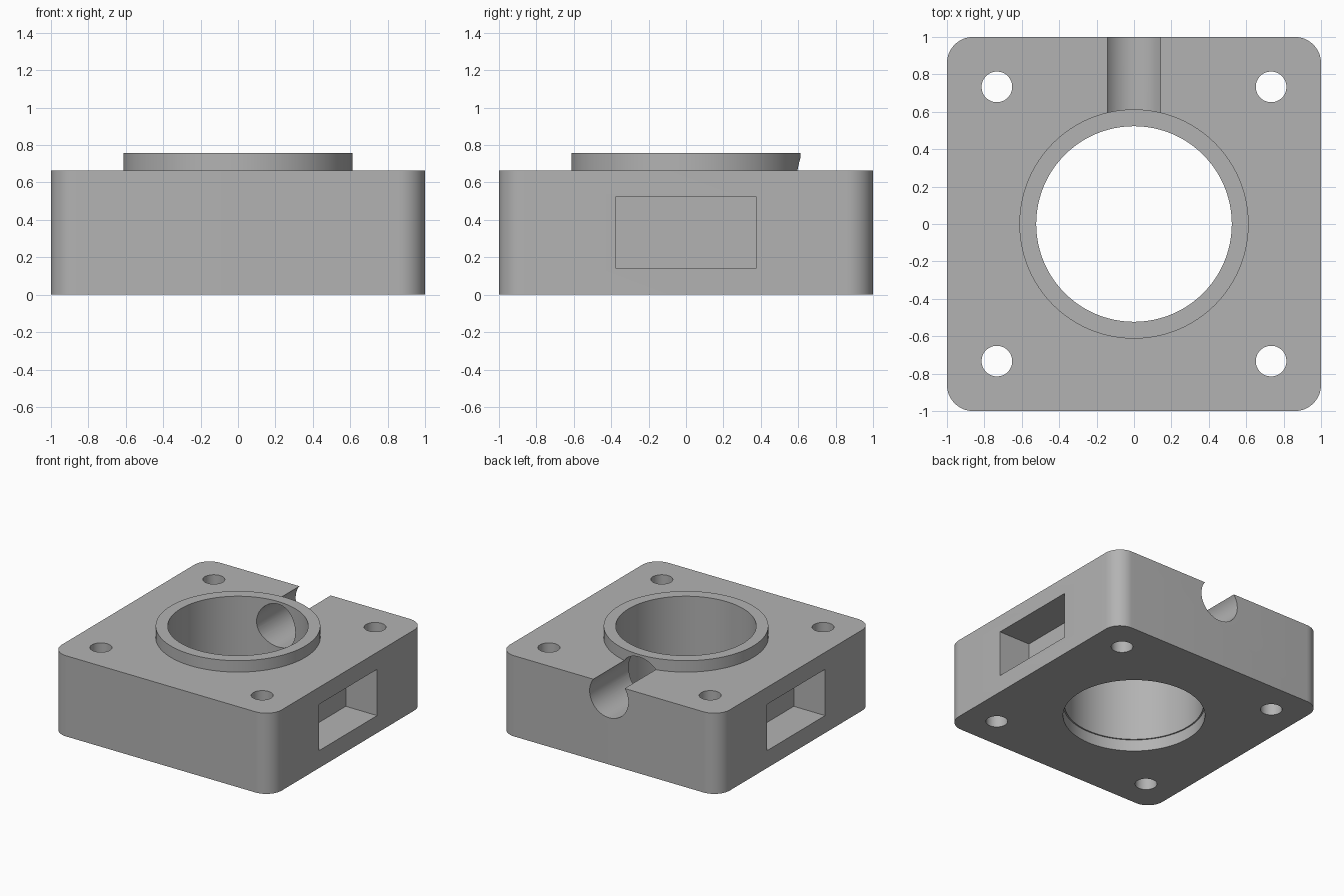
import bpy
import math

default_cube = bpy.data.objects.get("Cube")
if default_cube:
    bpy.data.objects.remove(default_cube, do_unlink=True)

HEIGHT, LIP_TOP = 0.663, 0.757
CORNER, HOLE_POS = 0.14, 0.733

grey = bpy.data.materials.new("plain grey")
grey.use_nodes = True
colour = (0.45, 0.45, 0.45, 1)
grey.diffuse_color = colour
grey.node_tree.nodes["Principled BSDF"].inputs["Base Color"].default_value = colour


def cylinder(name, radius, low, high, x=0, y=0, sides=96):
    bpy.ops.mesh.primitive_cylinder_add(
        vertices=sides, radius=radius, depth=high - low,
        location=(x, y, (low + high) / 2))
    bpy.context.object.name = name
    return bpy.context.object


def box(name, size, location):
    bpy.ops.mesh.primitive_cube_add(size=1, location=location)
    obj = bpy.context.object
    obj.name = name
    obj.scale = size
    bpy.ops.object.transform_apply(location=False, rotation=False, scale=True)
    return obj


def combine(target, tool, operation):
    """Apply a boolean and discard the tool."""
    bpy.context.view_layer.objects.active = target
    mod = target.modifiers.new(tool.name, "BOOLEAN")
    mod.operation, mod.solver, mod.object = operation, "EXACT", tool
    bpy.ops.object.modifier_apply(modifier=mod.name)
    bpy.data.objects.remove(tool, do_unlink=True)


# Square block with rounded vertical corners
block = box("housing_block", (2, 2, HEIGHT), (0, 0, HEIGHT / 2))
weights = block.data.attributes.new("bevel_weight_edge", "FLOAT", "EDGE")
for edge in block.data.edges:
    a, b = (block.data.vertices[i].co for i in edge.vertices)
    weights.data[edge.index].value = float(abs(a.z - b.z) > 0.1)
bevel = block.modifiers.new("rounded_corners", "BEVEL")
bevel.limit_method = "WEIGHT"
bevel.width, bevel.segments = CORNER, 12
bpy.ops.object.modifier_apply(modifier=bevel.name)

# Raised round lip
combine(block, cylinder("lip", 0.613, HEIGHT - 0.2, LIP_TOP), "UNION")

# Main bore, with a slightly wider socket at the bottom
combine(block, cylinder("bore", 0.523, -0.1, 1), "DIFFERENCE")
combine(block, cylinder("socket", 0.534, -0.1, 0.095), "DIFFERENCE")

# Round channel from the back into the bore
channel = cylinder("channel", 0.176, -0.4, 0.4, sides=64)
channel.rotation_euler.x = math.pi / 2
channel.location = (0, 0.7, 0.56)
combine(block, channel, "DIFFERENCE")

# Corner screw holes and side pockets
for side in (-1, 1):
    for end in (-1, 1):
        hole = cylinder("screw_hole", 0.082, -0.1, 1,
                        side * HOLE_POS, end * HOLE_POS, 48)
        combine(block, hole, "DIFFERENCE")
    pocket = box("pocket", (0.57, 0.756, 0.38), (side, 0, 0.333))
    combine(block, pocket, "DIFFERENCE")

# Finish
block.data.materials.clear()
block.data.materials.append(grey)
bpy.ops.object.select_all(action="DESELECT")
block.select_set(True)
bpy.context.view_layer.objects.active = block
bpy.ops.object.shade_smooth_by_angle(angle=math.radians(30))
